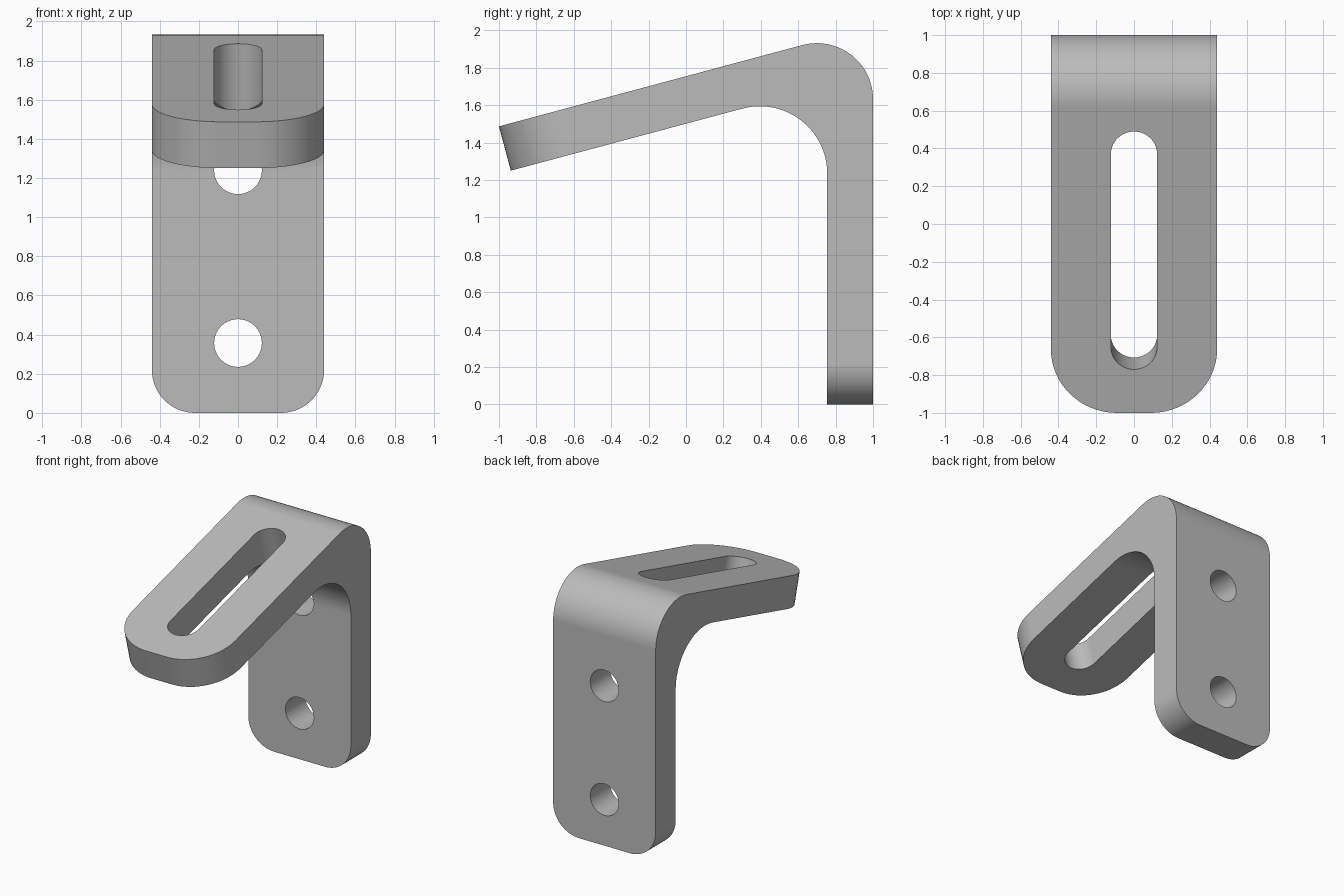
import bpy, bmesh
from math import radians, sin, cos, pi
from mathutils import Vector, Matrix

if "Cube" in bpy.data.objects:
    bpy.data.objects.remove(bpy.data.objects["Cube"])

TILT = radians(15)
HALF_W, THICK, HOLE_R = 0.44, 0.245, 0.122
along = Vector((0, cos(TILT), sin(TILT)))      # arm direction, tip to bend
down = Vector((0, sin(TILT), -cos(TILT)))      # through the arm
tip = Vector((0, -1, 1.487))

steel = bpy.data.materials.new("grey steel")
steel.use_nodes = True
steel.diffuse_color = (0.5, 0.5, 0.5, 1)
steel.node_tree.nodes["Principled BSDF"].inputs["Base Color"].default_value = (0.5, 0.5, 0.5, 1)


def make_object(name, bm):
    bmesh.ops.recalc_face_normals(bm, faces=bm.faces)
    mesh = bpy.data.meshes.new(name)
    bm.to_mesh(mesh)
    bm.free()
    mesh.materials.append(steel)
    obj = bpy.data.objects.new(name, mesh)
    bpy.context.collection.objects.link(obj)
    return obj


def extrude(points, vector):
    bm = bmesh.new()
    face = bm.faces.new([bm.verts.new(p) for p in points])
    new = bmesh.ops.extrude_face_region(bm, geom=[face])["geom"]
    bmesh.ops.translate(bm, vec=vector, verts=[v for v in new if isinstance(v, bmesh.types.BMVert)])
    return bm


def fillet(corner, d1, d2, radius, steps=20):
    """Arc tangent to the two directions leaving the corner."""
    half = d1.angle(d2) / 2
    centre = corner + (d1 + d2).normalized() * radius / sin(half)
    start = corner + d1 * radius / math_tan(half) - centre
    axis = d1.cross(d2).normalized()
    sweep = -(pi - 2 * half)
    return [centre + Matrix.Rotation(sweep * i / steps, 3, axis) @ start for i in range(steps + 1)]


def math_tan(a):
    return sin(a) / cos(a)


def on_line(start, y):
    return start + along * ((y - start.y) / along.y)


# Bent strip: side profile with filleted bend, extruded across the width
under = tip + down * THICK
floor = Vector((0, 0, -1))
inner_y = 1 - THICK
profile = [tip]
profile += fillet(on_line(tip, 1), -along, floor, 0.30)
profile += [Vector((0, 1, 0)), Vector((0, inner_y, 0))]
profile += fillet(on_line(under, inner_y), floor, -along, 0.36)
profile += [under]
shift = Vector((-HALF_W, 0, 0))
bm = extrude([p + shift for p in profile], Vector((2 * HALF_W, 0, 0)))


# Round the corners of the arm tip and the foot
def corner_edges(a, b):
    def near(v, p):
        return (v.co.yz - p.yz).length < 1e-4
    return [e for e in bm.edges if abs(e.verts[0].co.x - e.verts[1].co.x) < 1e-4
            and any(near(e.verts[i], a) and near(e.verts[1 - i], b) for i in (0, 1))]


for a, b, radius in ((tip, under, 0.35),
                     (Vector((0, 1, 0)), Vector((0, inner_y, 0)), 0.22)):
    bmesh.ops.bevel(bm, geom=corner_edges(a, b), offset=radius, offset_type='OFFSET',
                    segments=16, profile=0.5, affect='EDGES')
bracket = make_object("angled_bracket", bm)


# Cutters: rounded slot through the arm, two round holes in the upright
def slot_outline(c1, c2, direction, steps=20):
    side = Vector((1, 0, 0))
    pts = []
    for centre, sign in ((c1, -1), (c2, 1)):
        for i in range(steps + 1):
            t = pi * i / steps
            pts.append(centre + HOLE_R * sign * (side * cos(t) + direction * sin(t)))
    return pts


top = tip - down * 0.15
cutters = [make_object("slot_cutter", extrude(
    slot_outline(top + along * 0.36, top + along * 1.42, along), down * 0.65))]
for z in (0.357, 1.24):
    bm = bmesh.new()
    bmesh.ops.create_cone(bm, cap_ends=True, segments=40, radius1=HOLE_R, radius2=HOLE_R, depth=0.7,
                          matrix=Matrix.Translation((0, 0.85, z)) @ Matrix.Rotation(pi / 2, 4, 'X'))
    cutters.append(make_object("hole_cutter", bm))

bpy.ops.object.select_all(action='DESELECT')
bracket.select_set(True)
bpy.context.view_layer.objects.active = bracket
for cutter in cutters:
    mod = bracket.modifiers.new("cut", 'BOOLEAN')
    mod.operation, mod.solver, mod.object = 'DIFFERENCE', 'EXACT', cutter
    bpy.ops.object.modifier_apply(modifier=mod.name)
    bpy.data.objects.remove(cutter)

# Smooth bends with crisp plate edges
bpy.ops.object.shade_smooth_by_angle(angle=radians(30))
weighted = bracket.modifiers.new("weighted_normals", 'WEIGHTED_NORMAL')
weighted.keep_sharp = True
